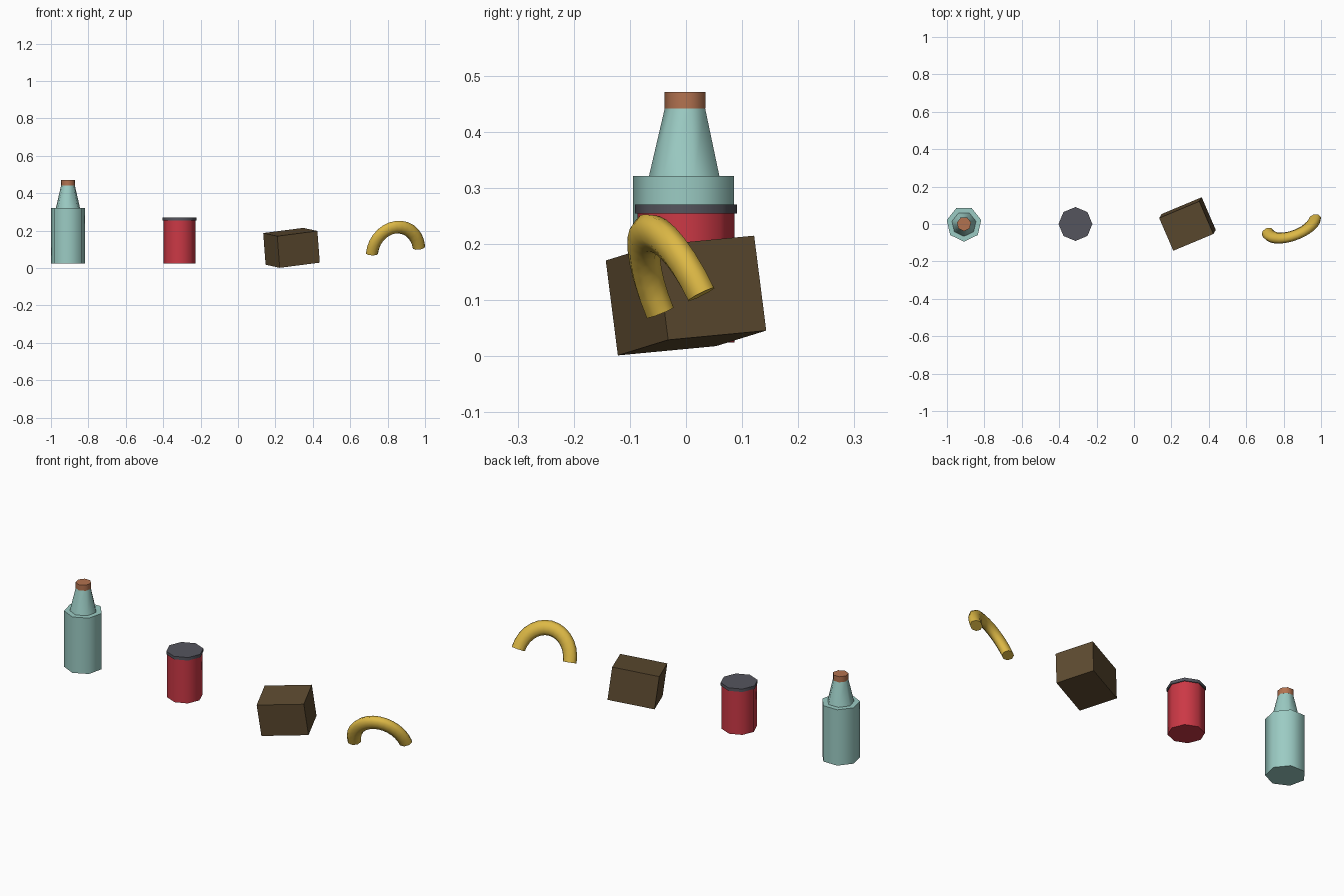
import bpy, bmesh, math
from mathutils import Vector

if "Cube" in bpy.data.objects:
    bpy.data.objects.remove(bpy.data.objects["Cube"])


def material(name, rgb):
    m = bpy.data.materials.new(name)
    m.diffuse_color = (*rgb, 1)
    m.use_nodes = True
    m.node_tree.nodes["Principled BSDF"].inputs["Base Color"].default_value = m.diffuse_color
    return m


teal = material("teal_glass", (0.33, 0.60, 0.55))
cork = material("cork", (0.45, 0.17, 0.08))
red = material("red_tin", (0.60, 0.04, 0.06))
slate = material("slate", (0.09, 0.09, 0.11))
brown = material("brown", (0.11, 0.07, 0.03))
yellow = material("yellow", (0.72, 0.48, 0.06))


def finish(ob, name, mat, angle=None):
    ob.name = name
    ob.data.materials.append(mat)
    if angle:
        bpy.ops.object.select_all(action='DESELECT')
        ob.select_set(True)
        bpy.context.view_layer.objects.active = ob
        bpy.ops.object.shade_smooth_by_angle(angle=math.radians(angle))
    return ob


def loft(name, rings, mat):
    """Skin between closed rings of points, capped at both ends."""
    bm = bmesh.new()
    loops = [[bm.verts.new(p) for p in ring] for ring in rings]
    n = len(loops[0])
    for a, b in zip(loops, loops[1:]):
        for i in range(n):
            j = (i + 1) % n
            bm.faces.new((a[i], a[j], b[j], b[i]))
    bm.faces.new(loops[0][::-1])
    bm.faces.new(loops[-1])
    bmesh.ops.recalc_face_normals(bm, faces=bm.faces)
    me = bpy.data.meshes.new(name)
    bm.to_mesh(me)
    bm.free()
    ob = bpy.data.objects.new(name, me)
    bpy.context.collection.objects.link(ob)
    return finish(ob, name, mat, 60)


def turned(name, x, sides, r0, r1, z0, z1, mat):
    """Upright prism or cone with one corner facing the front."""
    def ring(r, z):
        angles = [-math.pi / 2 + math.tau * i / sides for i in range(sides)]
        return [(x + r * math.cos(a), r * math.sin(a), z) for a in angles]
    return loft(name, [ring(r0, z0), ring(r1, z1)], mat)


# Seven-sided bottle
turned("bottle_body", -0.909, 7, 0.0945, 0.0945, 0.024, 0.321, teal)
turned("bottle_neck", -0.909, 7, 0.066, 0.0375, 0.321, 0.443, teal)
turned("bottle_stopper", -0.909, 7, 0.0385, 0.0385, 0.441, 0.471, cork)

# Eight-sided can
turned("can_body", -0.313, 8, 0.086, 0.086, 0.024, 0.255, red)
turned("can_lid", -0.313, 8, 0.0905, 0.0905, 0.254, 0.270, slate)

# Tilted block
bpy.ops.mesh.primitive_cube_add(size=1, location=(0.286, 0, 0.108),
                                rotation=[math.radians(a) for a in (5, -6.8, 22.7)])
block = bpy.context.object
block.scale = (0.234, 0.191, 0.171)
finish(block, "block", brown)

# Bent tube: an arch in a leaning plane with a flattened section
across = Vector((0.953, 0.278, 0.122)).normalized()
side = across.cross(Vector((0.02, -0.405, 0.914))).normalized()
up = side.cross(across)
base = Vector((0.842, -0.0095, 0.094))
W, H, start = 0.1327, 0.152, math.radians(6)
steps, rings = 14, []
for k in range(steps + 1):
    t = start + (math.pi - 2 * start) * k / steps
    centre = base - across * W * math.cos(t) + up * H * (math.sin(t) - math.sin(start))
    tangent = (across * W * math.sin(t) + up * H * math.cos(t)).normalized()
    out = side.cross(tangent)
    a = 0.034 + 0.003 * math.sin(t)
    rings.append([centre + out * a * math.cos(q) + side * 0.027 * math.sin(q)
                  for q in (math.tau * i / 8 for i in range(8))])
loft("bent_tube", rings, yellow)
